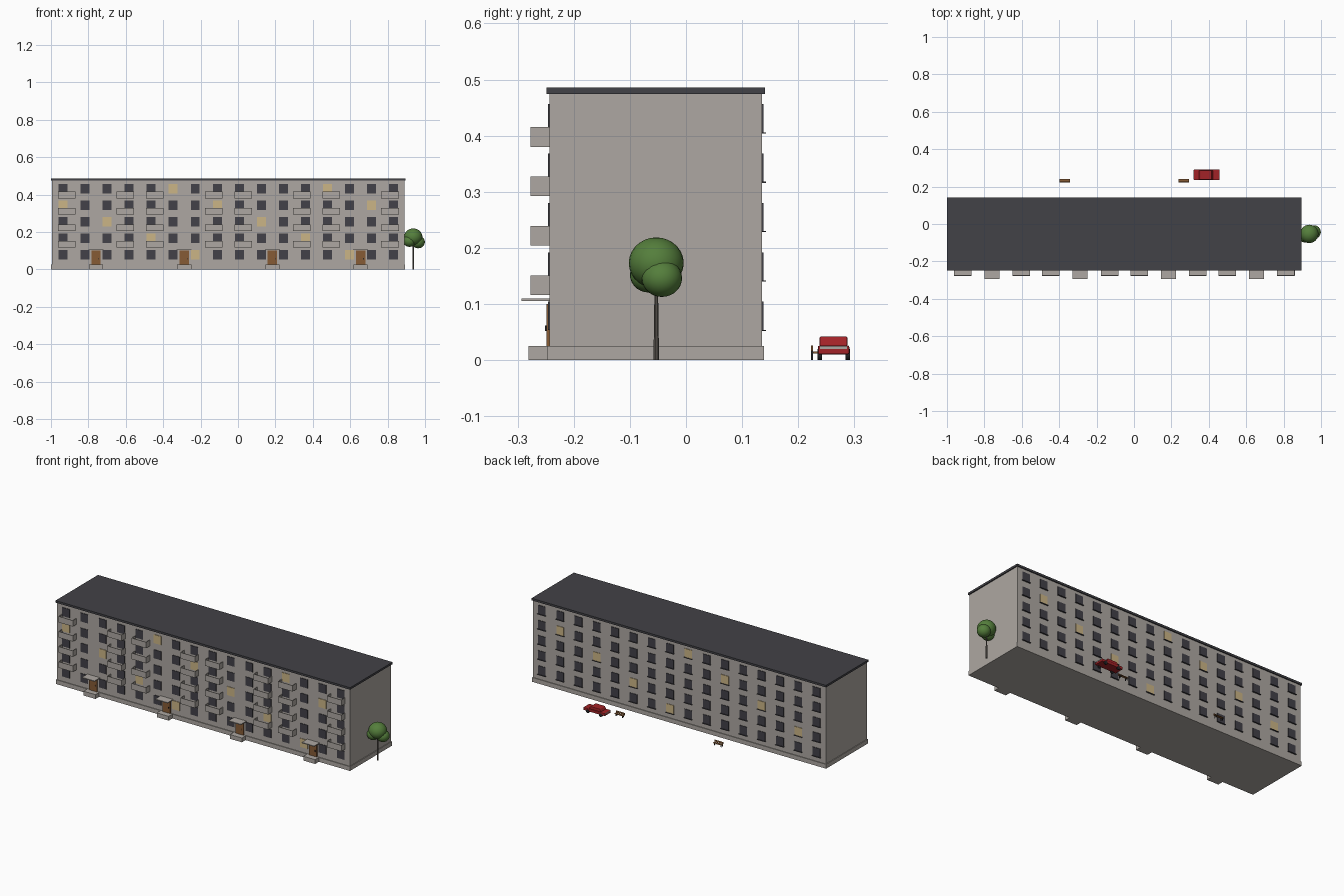
import bpy, bmesh, math
from mathutils import Matrix, Vector

if "Cube" in bpy.data.objects:
    bpy.data.objects.remove(bpy.data.objects["Cube"])


def material(name, rgb):
    m = bpy.data.materials.new(name)
    m.diffuse_color = (*rgb, 1)
    m.use_nodes = True
    m.node_tree.nodes["Principled BSDF"].inputs["Base Color"].default_value = m.diffuse_color
    return m


WALL = material("concrete", (0.42, 0.39, 0.36))
ROOF = material("roof_dark", (0.055, 0.054, 0.063))
GLASS = material("dark_glass", (0.055, 0.053, 0.065))
LIT = material("lit_glass", (0.60, 0.46, 0.24))
WOOD = material("brown_wood", (0.24, 0.105, 0.035))
RED = material("car_red", (0.36, 0.016, 0.020))
BLACK = material("tyre_black", (0.02, 0.02, 0.022))
LEAF = material("leaf_green", (0.09, 0.21, 0.045))
BARK = material("bark", (0.13, 0.115, 0.10))


def finish(name, bm, mat, smooth=False):
    me = bpy.data.meshes.new(name)
    bm.to_mesh(me)
    bm.free()
    me.materials.append(mat)
    if smooth:
        me.shade_smooth()
    ob = bpy.data.objects.new(name, me)
    bpy.context.collection.objects.link(ob)
    return ob


def boxes(name, mat, items):
    """One object made of boxes given as (x0, x1, y0, y1, z0, z1)."""
    bm = bmesh.new()
    for x0, x1, y0, y1, z0, z1 in items:
        m = Matrix.Translation(((x0 + x1) / 2, (y0 + y1) / 2, (z0 + z1) / 2))
        m = m @ Matrix.Diagonal((x1 - x0, y1 - y0, z1 - z0, 1))
        bmesh.ops.create_cube(bm, size=1, matrix=m)
    return finish(name, bm, mat)


# Building shell
FRONT, BACK = -0.243, 0.135
FLOOR = 0.088
boxes("wall_block", WALL, [(-0.995, 0.89, FRONT, BACK, 0.02, 0.476)])
boxes("plinth", WALL, [(-0.999, 0.894, FRONT - 0.004, BACK + 0.004, 0, 0.025)])
boxes("roof_slab", ROOF, [(-1.0, 0.896, -0.249, 0.141, 0.474, 0.486)])

# Windows on both long sides, a few of them lit in a diagonal rhythm
front = {GLASS: [], LIT: []}
back = {GLASS: [], LIT: []}
sills = []
for col in range(16):
    x = -0.936 + 0.1179 * col
    for row in range(5):
        z = 0.054 + FLOOR * row
        mat = LIT if (col + 2 * row) % 7 == 6 else GLASS
        front[mat].append((x - 0.024, x + 0.024, FRONT - 0.003, FRONT + 0.005, z, z + 0.05))
        mat = LIT if (col - 2 * row) % 9 == 8 else GLASS
        back[mat].append((x - 0.024, x + 0.024, BACK - 0.005, BACK + 0.003, z, z + 0.05))
        sills.append((x - 0.027, x + 0.027, BACK - 0.002, BACK + 0.008, z - 0.002, z))
for side, group in (("front", front), ("back", back)):
    boxes(side + "_windows", GLASS, group[GLASS])
    boxes(side + "_lit_windows", LIT, group[LIT])
boxes("back_sills", ROOF, sills)

# Entrances and the balcony stacks on either side of them
doors, handles, steps, canopies, balconies = [], [], [], [], []
for k in range(4):
    d = -0.759 + 0.4715 * k
    doors.append((d - 0.025, d + 0.025, FRONT - 0.006, FRONT + 0.005, 0.025, 0.1))
    handles.append((d + 0.014, d + 0.017, FRONT - 0.008, FRONT - 0.005, 0.052, 0.062))
    steps.append((d - 0.038, d + 0.038, -0.281, FRONT, 0, 0.025))
    canopies.append((d - 0.04, d + 0.04, -0.293, FRONT, 0.105, 0.11))
    for s in (-1, 1):
        x0, x1 = d + s * 0.157 - 0.047, d + s * 0.157 + 0.047
        y0, t = -0.277, 0.003
        for floor in range(4):
            z0 = 0.116 + FLOOR * floor
            z1 = z0 + 0.035
            balconies += [(x0, x1, y0, FRONT, z0, z0 + 0.005),
                          (x0, x1, y0, y0 + t, z0 + 0.005, z1),
                          (x0, x0 + t, y0 + t, FRONT, z0 + 0.005, z1),
                          (x1 - t, x1, y0 + t, FRONT, z0 + 0.005, z1)]
boxes("entrance_doors", WOOD, doors)
boxes("door_handles", BLACK, handles)
boxes("entrance_steps", WALL, steps)
boxes("entrance_canopies", WALL, canopies)
boxes("balconies", WALL, balconies)

# Tree
bm = bmesh.new()
bmesh.ops.create_cone(bm, cap_ends=True, segments=10, radius1=0.005, radius2=0.003,
                      depth=0.14, matrix=Matrix.Translation((0.937, -0.053, 0.07)))
finish("tree_trunk", bm, BARK)
bm = bmesh.new()
for x, y, z, r in ((0.937, -0.053, 0.173, 0.049),
                   (0.963, -0.043, 0.146, 0.036),
                   (0.917, -0.066, 0.152, 0.034)):
    m = Matrix.Translation((x, y, z)) @ Matrix.Diagonal((1, 1, 0.93, 1))
    bmesh.ops.create_uvsphere(bm, u_segments=24, v_segments=14, radius=r, matrix=m)
finish("tree_crown", bm, LEAF, smooth=True)

# Car: side profiles extruded across the width, with softened edges
CX, CY = 0.388, 0.263


def extruded(name, mat, profile, half, bevel):
    bm = bmesh.new()
    f = bm.faces.new([bm.verts.new((CX + x, CY - half, z)) for x, z in profile])
    r = bmesh.ops.extrude_face_region(bm, geom=[f])
    moved = [v for v in r["geom"] if isinstance(v, bmesh.types.BMVert)]
    bmesh.ops.translate(bm, verts=moved, vec=Vector((0, 2 * half, 0)))
    bmesh.ops.recalc_face_normals(bm, faces=bm.faces)
    ob = finish(name, bm, mat)
    b = ob.modifiers.new("soft_edges", "BEVEL")
    b.width, b.segments = bevel, 2
    return ob


extruded("car_body", RED, [(-0.069, 0.010), (0.069, 0.010), (0.069, 0.026), (-0.069, 0.026)], 0.028, 0.003)
extruded("car_cabin", RED, [(-0.042, 0.025), (0.036, 0.025), (0.026, 0.042), (-0.034, 0.042)], 0.025, 0.003)
boxes("car_bumpers", WALL, [(CX + s * 0.068 - 0.002, CX + s * 0.068 + 0.002,
                             CY - 0.024, CY + 0.024, 0.020, 0.025) for s in (-1, 1)])
bm = bmesh.new()
for sx in (-0.042, 0.042):
    for sy in (-0.025, 0.025):
        m = Matrix.Translation((CX + sx, CY + sy, 0.010)) @ Matrix.Rotation(math.pi / 2, 4, "X")
        bmesh.ops.create_cone(bm, cap_ends=True, segments=16, radius1=0.010,
                              radius2=0.010, depth=0.008, matrix=m)
finish("car_wheels", bm, BLACK)

# Benches facing away from the building
planks, legs = [], []
for x in (-0.37, 0.265):
    planks += [(x - 0.028, x + 0.028, 0.226, 0.240, 0.012, 0.015),
               (x - 0.028, x + 0.028, 0.223, 0.226, 0.016, 0.026)]
    for s in (-1, 1):
        legs += [(x + s * 0.021 - 0.002, x + s * 0.021 + 0.002, 0.223, 0.226, 0, 0.016),
                 (x + s * 0.021 - 0.002, x + s * 0.021 + 0.002, 0.234, 0.237, 0, 0.012)]
boxes("bench_planks", WOOD, planks)
boxes("bench_legs", BLACK, legs)
